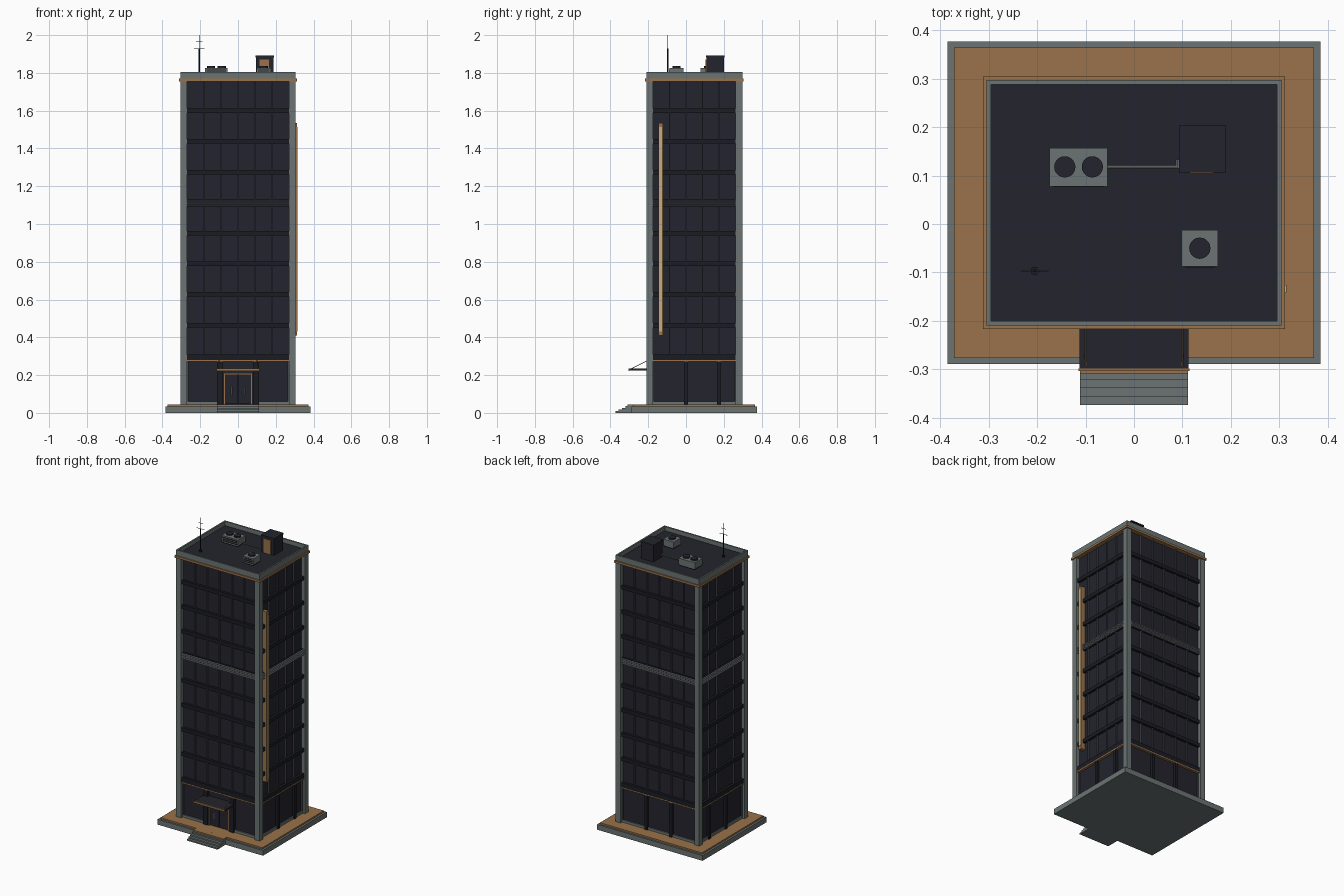
import bpy, bmesh, math
from mathutils import Matrix, Vector

if "Cube" in bpy.data.objects:
    bpy.data.objects.remove(bpy.data.objects["Cube"])


def mat(name, r, g, b):
    m = bpy.data.materials.new(name)
    m.diffuse_color = (r, g, b, 1)
    m.use_nodes = True
    m.node_tree.nodes["Principled BSDF"].inputs["Base Color"].default_value = m.diffuse_color
    return m


GREY = mat("stone grey", 0.145, 0.175, 0.17)
TAN = mat("bronze tan", 0.32, 0.17, 0.07)
DARK = mat("dark navy", 0.017, 0.017, 0.026)
METAL = mat("black metal", 0.011, 0.012, 0.017)
MULL = mat("mullion grey", 0.06, 0.065, 0.075)
LIGHT = mat("light steel", 0.24, 0.25, 0.28)
CREAM = mat("cream light", 0.56, 0.43, 0.23)

CY = 0.044             # tower centre in y
HX, HY = 0.305, 0.254  # half size over the corner columns
COL = 0.036            # column width
GX, GY = 0.282, 0.231  # half size of the glass core


def finish(name, bm, m):
    me = bpy.data.meshes.new(name)
    bm.to_mesh(me)
    bm.free()
    me.materials.append(m)
    ob = bpy.data.objects.new(name, me)
    bpy.context.collection.objects.link(ob)
    return ob


def boxes(name, m, items):
    """One object from boxes given as (x0, x1, y0, y1, z0, z1)."""
    bm = bmesh.new()
    for x0, x1, y0, y1, z0, z1 in items:
        M = Matrix.Translation(((x0 + x1) / 2, (y0 + y1) / 2, (z0 + z1) / 2))
        M = M @ Matrix.Diagonal((abs(x1 - x0), abs(y1 - y0), z1 - z0, 1))
        bmesh.ops.create_cube(bm, size=1, matrix=M)
    return finish(name, bm, m)


def rods(name, m, items, sides=8):
    """One object from cylinders given as (start, end, radius)."""
    bm = bmesh.new()
    for a, b, r in items:
        a, b = Vector(a), Vector(b)
        M = Matrix.Translation((a + b) / 2) @ (b - a).to_track_quat('Z', 'Y').to_matrix().to_4x4()
        bmesh.ops.create_cone(bm, cap_ends=True, segments=sides, radius1=r, radius2=r,
                              depth=(b - a).length, matrix=M)
    return finish(name, bm, m)


def walls(u0, u1, out, z0, z1, faces="FBLR"):
    """Strips on the tower faces; u0, u1 are 0..1 between columns, out is the projection."""
    res = []
    for f in faces:
        if f in "FB":
            w, s = HX - COL, -1 if f == "F" else 1
            ys = sorted((CY + s * (GY - 0.01), CY + s * (GY + out)))
            res.append((-w + 2 * w * u0, -w + 2 * w * u1, ys[0], ys[1], z0, z1))
        else:
            w, s = HY - COL, -1 if f == "L" else 1
            xs = sorted((s * (GX - 0.01), s * (GX + out)))
            res.append((xs[0], xs[1], CY - w + 2 * w * u0, CY - w + 2 * w * u1, z0, z1))
    return res


def posts(half, out, z0, z1, picks=None):
    """Vertical strips at the bay lines: six bays front and back, five on the sides."""
    res = []
    for faces, n, w in (("FB", 6, HX - COL), ("LR", 5, HY - COL)):
        for i in picks or range(1, n):
            h = half / (2 * w)
            res += walls(i / n - h, i / n + h, out, z0, z1, faces)
    return res


def ring(x, y, t, z0, z1):
    """Four boxes around the tower centre."""
    return [(-x, x, CY - y, CY - y + t, z0, z1), (-x, x, CY + y - t, CY + y, z0, z1),
            (-x, -x + t, CY - y + t, CY + y - t, z0, z1), (x - t, x, CY - y + t, CY + y - t, z0, z1)]


# Plinth, paving and entrance steps
boxes("plinth", GREY, [(-0.385, 0.385, -0.289, 0.377, 0, 0.035)])
boxes("paving", TAN, [(-0.372, 0.372, -0.277, 0.365, 0.035, 0.045)])
boxes("entrance_steps", GREY, [(-0.112, 0.112, -0.374 + 0.0175 * i, -0.28, 0.009 * i, 0.009 * (i + 1))
                               for i in range(4)])
boxes("top_tread", TAN, [(-0.112, 0.112, -0.309, -0.277, 0.036, 0.045)])

# Tower core and corner columns
boxes("glass_core", DARK, [(-GX, GX, CY - GY, CY + GY, 0.045, 1.76)])
boxes("corner_columns", GREY, [(sx * (HX - COL), sx * HX, CY + sy * (HY - COL), CY + sy * HY, 0.045, 1.757)
                               for sx in (-1, 1) for sy in (-1, 1)])

# Floor bands, mullions and the louvre floor
bands = walls(0, 1, 0.016, 0.28, 0.31)
for k in range(1, 9):
    if k != 5:
        z = 0.303 + 0.162 * k
        bands += walls(0, 1, 0.016, z - 0.012, z + 0.012)
boxes("floor_bands", METAL, bands)
boxes("mullions", MULL, posts(0.003, 0.010, 0.31, 1.755))
boxes("louvre_back", METAL, walls(0, 1, 0.011, 1.093, 1.133))
boxes("louvre_slats", LIGHT, [b for i in range(4)
                              for b in walls(0, 1, 0.019, 1.095 + 0.01 * i, 1.100 + 0.01 * i)])

# Ground floor
boxes("podium_trim", TAN, walls(0, 1, 0.017, 0.272, 0.28))
boxes("ground_pilasters", METAL, posts(0.010, 0.016, 0.045, 0.272, (2, 4)))
boxes("shopfront_sills", GREY, walls(0, 0.30, 0.008, 0.045, 0.061, "F")
      + walls(0.70, 1, 0.008, 0.045, 0.061, "F") + walls(0, 1, 0.008, 0.045, 0.061, "BLR"))
boxes("shopfront_edges", MULL, walls(0, 0.012, 0.008, 0.061, 0.272) + walls(0.988, 1, 0.008, 0.061, 0.272))

# Entrance doors
yf = CY - GY
boxes("door_surround", METAL, [(s * 0.08, s * 0.112, yf - 0.018, yf + 0.01, 0.045, 0.272) for s in (-1, 1)])
boxes("door_frame", TAN, [(-0.076, -0.068, yf - 0.014, yf, 0.045, 0.21), (0.068, 0.076, yf - 0.014, yf, 0.045, 0.21),
                          (-0.076, 0.076, yf - 0.014, yf, 0.202, 0.21)])
boxes("door_leaves", DARK, [(s * 0.002, s * 0.068, yf - 0.008, yf, 0.047, 0.202) for s in (-1, 1)])
rods("door_handles", LIGHT, [((s * 0.033, yf - 0.014, 0.095), (s * 0.033, yf - 0.014, 0.14), 0.003) for s in (-1, 1)])

# Canopy with hanger rods
boxes("canopy", DARK, [(-0.113, 0.113, -0.299, yf, 0.224, 0.234)])
boxes("canopy_fascia", TAN, [(-0.115, 0.115, -0.304, -0.299, 0.222, 0.234)])
rods("canopy_rods", TAN, [((s * 0.1, -0.292, 0.233), (s * 0.1, CY - HY + 0.008, 0.278), 0.002) for s in (-1, 1)])

# Light fin on the right side
boxes("side_fin", TAN, [(GX, 0.312, -0.146, -0.122, 0.41, 1.535)])
boxes("side_fin_light", CREAM, [(0.308, 0.315, -0.142, -0.126, 0.432, 1.513)])

# Cornice, parapet and roof
boxes("cornice", TAN, [(-0.312, 0.312, CY - 0.261, CY + 0.261, 1.755, 1.769)])
boxes("roof_deck", DARK, [(-0.298, 0.298, CY - 0.247, CY + 0.247, 1.765, 1.778)])
boxes("parapet", GREY, ring(0.305, 0.254, 0.010, 1.769, 1.806))

# Cooling units with fans and louvred fronts
units = [(-0.175, -0.055, 0.078, 0.157), (0.098, 0.174, -0.088, -0.012)]
boxes("cooling_units", GREY, [u + (1.785, 1.827) for u in units])
boxes("cooling_unit_feet", METAL, [(u[0] + 0.006, u[1] - 0.006, u[2] + 0.006, u[3] - 0.006, 1.778, 1.785)
                                   for u in units])
boxes("cooling_unit_grilles", METAL, [(u[0] + 0.008, u[1] - 0.008, u[2] - 0.002, u[2] + 0.002, z, z + 0.006)
                                      for u in units for z in (1.791, 1.802, 1.813)])
rods("cooling_fans", DARK, [((x, y, 1.82), (x, y, 1.836), 0.022)
                            for x, y in ((-0.143, 0.118), (-0.086, 0.118), (0.136, -0.05))], 20)

# Roof pipe
rods("roof_pipe", GREY, [((-0.055, 0.118, 1.795), (0.09, 0.118, 1.795), 0.004),
                         ((0.09, 0.115, 1.795), (0.09, 0.133, 1.795), 0.004)])

# Stair house
boxes("stair_house", DARK, [(0.096, 0.187, 0.109, 0.202, 1.778, 1.882)])
boxes("stair_house_roof", DARK, [(0.093, 0.190, 0.106, 0.205, 1.882, 1.891)])
boxes("stair_house_door", TAN, [(0.115, 0.164, 0.104, 0.110, 1.778, 1.872)])

# Antenna
ax, ay = -0.205, -0.097
rods("antenna_base", METAL, [((ax, ay, 1.778), (ax, ay, 1.79), 0.009)])
rods("antenna_mast", METAL, [((ax, ay, 1.778), (ax, ay, 1.93), 0.0035), ((ax, ay, 1.93), (ax, ay, 2.0), 0.002)])
rods("antenna_bars", MULL, [((ax - w, ay, z), (ax + w, ay, z), 0.0015) for w, z in ((0.028, 1.928), (0.017, 1.965))])
